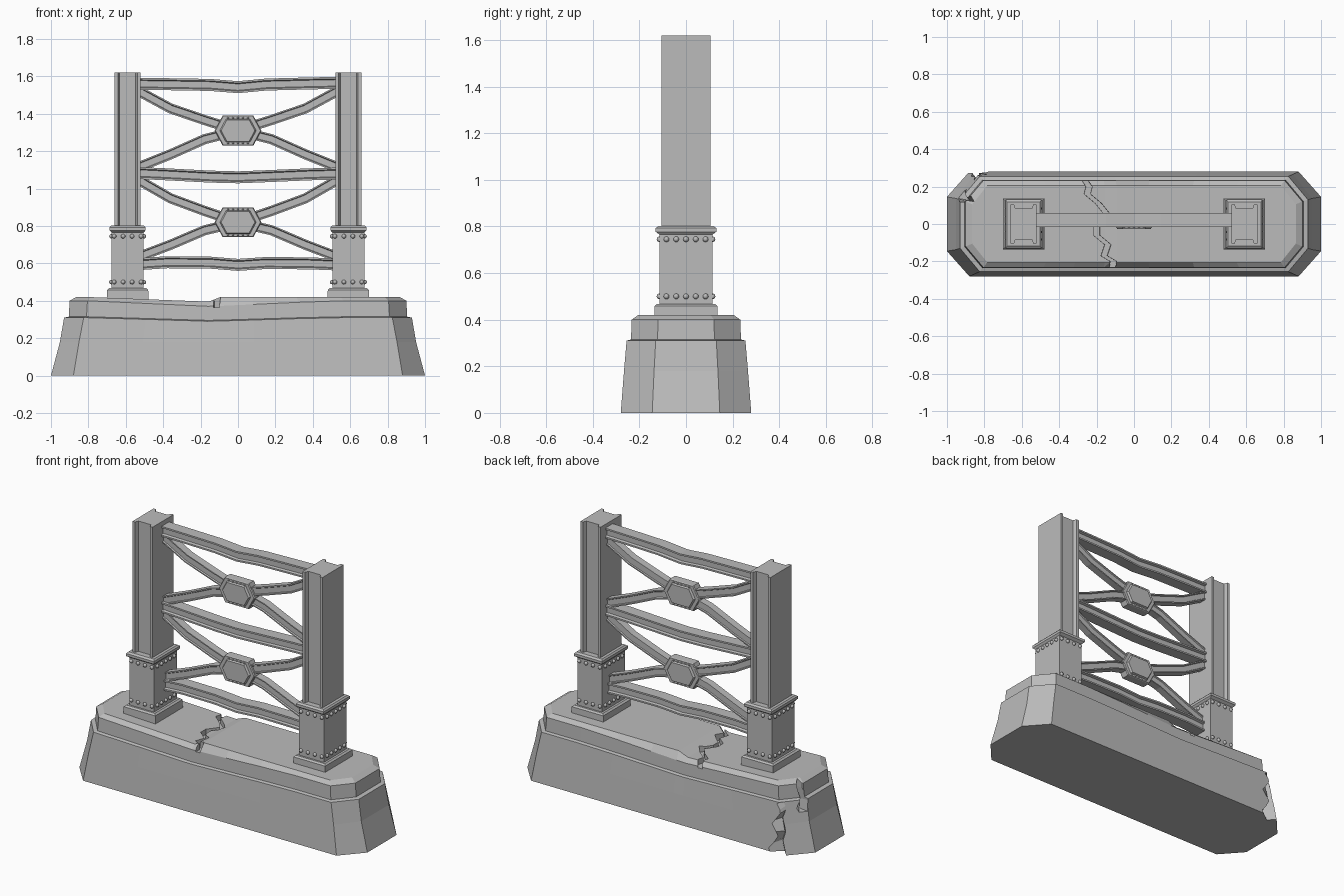
import bpy, bmesh, math
from mathutils import Vector, Matrix

cube = bpy.data.objects.get("Cube")
if cube:
    bpy.data.objects.remove(cube, do_unlink=True)

GREY = (0.5, 0.5, 0.5, 1)
stone = bpy.data.materials.new("plain grey")
stone.use_nodes = True
stone.diffuse_color = GREY
bsdf = stone.node_tree.nodes["Principled BSDF"]
bsdf.inputs["Base Color"].default_value = GREY
bsdf.inputs["Roughness"].default_value = 0.8


def finish(bm, name):
    bmesh.ops.recalc_face_normals(bm, faces=bm.faces)
    mesh = bpy.data.meshes.new(name)
    bm.to_mesh(mesh)
    bm.free()
    mesh.materials.append(stone)
    obj = bpy.data.objects.new(name, mesh)
    bpy.context.scene.collection.objects.link(obj)
    return obj


def skin(bm, rings, caps=(True, True)):
    """Join equal rings of points into a tube and cap its ends."""
    rows = [[bm.verts.new(p) for p in ring] for ring in rings]
    n = len(rows[0])
    for a, b in zip(rows, rows[1:]):
        for i in range(n):
            bm.faces.new((a[i], a[(i + 1) % n], b[(i + 1) % n], b[i]))
    for row, wanted in zip((rows[0], rows[-1]), caps):
        if wanted:
            bm.faces.new(row)
    return rows


def loft(name, rings):
    bm = bmesh.new()
    skin(bm, rings)
    return finish(bm, name)


def rect(cx, hx, hy, z):
    return [(cx - hx, -hy, z), (cx + hx, -hy, z), (cx + hx, hy, z), (cx - hx, hy, z)]


# Concrete base: stacked octagons with a sagging, stepped top
STATIONS = (-1, -0.6, -0.4, -0.2, -0.12, 0.1, 0.4, 0.7, 1)


def dip(x):
    return max(0, 1 - abs(x + 0.15) / 0.65)


def step(x):
    return dip(x) if x < -0.15 else 0


def octagon(xo, xc, yo, yc, z, sag=0, shape=dip):
    xs = [s * xc for s in STATIONS]
    pts = [(x, -yo) for x in xs] + [(xo, -yc), (xo, yc)]
    pts += [(x, yo) for x in reversed(xs)] + [(-xo, yc), (-xo, -yc)]
    return [(x, y, z - sag * shape(x)) for x, y in pts]


bm = bmesh.new()
rows = skin(bm, [
    octagon(1, 0.88, 0.28, 0.145, 0),
    octagon(0.952, 0.85, 0.266, 0.137, 0.18),
    octagon(0.93, 0.825, 0.255, 0.13, 0.31, 0.02),
    octagon(0.905, 0.81, 0.236, 0.122, 0.315, 0.02),
    octagon(0.9, 0.805, 0.233, 0.12, 0.4, 0.03),
    octagon(0.865, 0.785, 0.205, 0.105, 0.42, 0.025, step),
], caps=(True, False))
top, n = rows[-1], len(STATIONS)
back = list(reversed(top[n + 2:2 * n + 2]))
for i in range(n - 1):
    bm.faces.new((top[i], top[i + 1], back[i + 1], back[i]))
bm.faces.new((top[n - 1], top[n], top[n + 1], back[-1]))
bm.faces.new((top[0], back[0], top[-2], top[-1]))
base = finish(bm, "concrete_base")

# Damage: zigzag crack across the top, broken corner on the back
crack_path = [(-0.28, 0.26), (-0.24, 0.2), (-0.25, 0.16), (-0.19, 0.11), (-0.15, 0.06), (-0.2, -0.01),
              (-0.2, -0.06), (-0.14, -0.11), (-0.16, -0.17), (-0.11, -0.2), (-0.12, -0.26)]
crack = loft("crack_cutter", [
    [(x - 0.016, y, 0.365), (x + 0.016, y, 0.365), (x + 0.02, y, 0.5), (x - 0.02, y, 0.5)]
    for x, y in crack_path])
corner_cut = loft("corner_cutter", [
    [(-0.84 + j - w, 0.35, z), (-0.84 + j + w, 0.35, z), (-0.84 - j, 0.225 + j / 2, z)]
    for z, w, j in [(-0.03, 0.11, 0.02), (0.06, 0.08, -0.02), (0.13, 0.1, 0.015),
                    (0.2, 0.08, -0.02), (0.27, 0.1, 0.02), (0.307, 0.06, 0)]])
slab_cut = loft("slab_cutter", [
    [(-1.02, 0.13 + j, z), (-0.86 + j, 0.12, z), (-0.97, 0.25 - j, z)]
    for z, j in [(0.24, 0.02), (0.3, -0.015), (0.37, 0.015), (0.5, -0.01)]])
cutters = (crack, corner_cut, slab_cut)
for cutter in cutters:
    cutter.hide_render = True
    mod = base.modifiers.new(cutter.name, "BOOLEAN")
    mod.operation, mod.solver, mod.object = "DIFFERENCE", "EXACT", cutter
graph = bpy.context.evaluated_depsgraph_get()
carved = bpy.data.meshes.new_from_object(base.evaluated_get(graph))
base.modifiers.clear()
base.data = carved
for cutter in cutters:
    bpy.data.objects.remove(cutter, do_unlink=True)

# Columns: plinth, riveted sleeve and steel post
FLANGE, RECESS, DEPTH, INSET = 0.07, 0.043, 0.105, 0.082
quarter = [(FLANGE, 0), (FLANGE, DEPTH), (FLANGE - 0.018, DEPTH), (RECESS, INSET)]
section = quarter + [(-x, y) for x, y in reversed(quarter)]
section += [(x, -y) for x, y in reversed(section) if y]

for side, sx in (("right", -1), ("left", 1)):
    cx = sx * 0.59
    loft(side + "_plinth", [rect(cx, 0.112, 0.137, 0.38), rect(cx, 0.11, 0.135, 0.458),
                            rect(cx, 0.1, 0.125, 0.467)])
    loft(side + "_sleeve", [
        rect(cx, 0.086, 0.113, 0.45), rect(cx, 0.086, 0.113, 0.765), rect(cx, 0.096, 0.13, 0.777),
        rect(cx, 0.096, 0.13, 0.793), rect(cx, 0.088, 0.118, 0.802)])
    loft(side + "_post", [[(cx + x, y, z) for x, y in section] for z in (0.78, 1.62)])

    bm = bmesh.new()
    spots = []
    for z in (0.5, 0.745):
        for s in (-1, 1):
            spots += [(cx + i * 0.048, s * 0.114, z) for i in (-1.5, -0.5, 0.5, 1.5)]
            spots += [(cx + s * 0.087, i * 0.042, z) for i in range(-2, 3)]
    for spot in spots:
        bmesh.ops.create_uvsphere(bm, u_segments=8, v_segments=6, radius=0.012,
                                  matrix=Matrix.Translation(spot))
    for face in bm.faces:
        face.smooth = True
    finish(bm, side + "_rivets")

# Girders and braces: an I section swept along a bent path
MID = 0.021


def girder(name, path, half_h, half_d, lip, web):
    right = [(-half_d, half_h), (-half_d, half_h - lip), (-web, half_h - lip * 1.5),
             (-web, lip * 1.5 - half_h), (-half_d, lip - half_h), (-half_d, -half_h)]
    shape = right + [(-y, h) for y, h in reversed(right)]
    pts = [Vector((x, 0, z)) for x, z in path]
    rings = []
    for i, p in enumerate(pts):
        along = (pts[min(i + 1, len(pts) - 1)] - pts[max(i - 1, 0)]).normalized()
        up = Vector((-along.z, 0, along.x))
        rings.append([p + up * h + Vector((0, MID + y, 0)) for y, h in shape])
    loft(name, rings)


for name, z, bends in (("top_girder", 1.56, (0, -0.002, -0.006, -0.018, -0.004, 0.002, 0.005)),
                       ("middle_girder", 1.08, (0.003, -0.004, -0.016, -0.02, -0.014, -0.004, 0)),
                       ("bottom_girder", 0.602, (-0.006, 0.004, 0.002, -0.01, 0, -0.002, -0.008))):
    xs = (-0.53, -0.38, -0.15, 0, 0.15, 0.38, 0.53)
    girder(name, [(x, z + b) for x, b in zip(xs, bends)], 0.032, 0.037, 0.01, 0.022)

for label, high, mid, low in (("upper", 1.52, 1.31, 1.115), ("lower", 1.045, 0.82, 0.635)):
    for tag, s in (("falling", 1), ("rising", -1)):
        path = [(-0.53, high), (-0.36, high * 0.62 + mid * 0.38 - 0.012),
                (-0.18, high * 0.27 + mid * 0.73), (0, mid),
                (0.18, low * 0.3 + mid * 0.7 + 0.012), (0.36, low * 0.65 + mid * 0.35), (0.53, low)]
        path = [(s * x, z) for x, z in path][::s]
        girder(label + "_" + tag + "_brace", path, 0.027, 0.024 + 0.001 * s, 0.007, 0.017)

    # Hexagonal joint plate with a raised panel and rivets on both faces
    hexagon = [(-0.125, 0), (-0.082, -0.08), (0.082, -0.08), (0.125, 0), (0.082, 0.08), (-0.082, 0.08)]

    def hex_ring(scale, y):
        return [(x * scale, MID - 0.005 + y, mid + z * scale) for x, z in hexagon]

    loft(label + "_joint_plate", [
        hex_ring(0.72, -0.042), hex_ring(0.78, -0.03), hex_ring(0.96, -0.03), hex_ring(1, -0.024),
        hex_ring(1, 0.024), hex_ring(0.96, 0.03), hex_ring(0.78, 0.03), hex_ring(0.72, 0.042)])
    bm = bmesh.new()
    for y in (-0.03, 0.03):
        for z in (-0.067, 0.067):
            for i in range(-2, 3):
                bmesh.ops.create_uvsphere(bm, u_segments=8, v_segments=4, radius=0.006,
                                          matrix=Matrix.Translation((i * 0.027, MID - 0.005 + y, mid + z)))
    finish(bm, label + "_joint_rivets")
